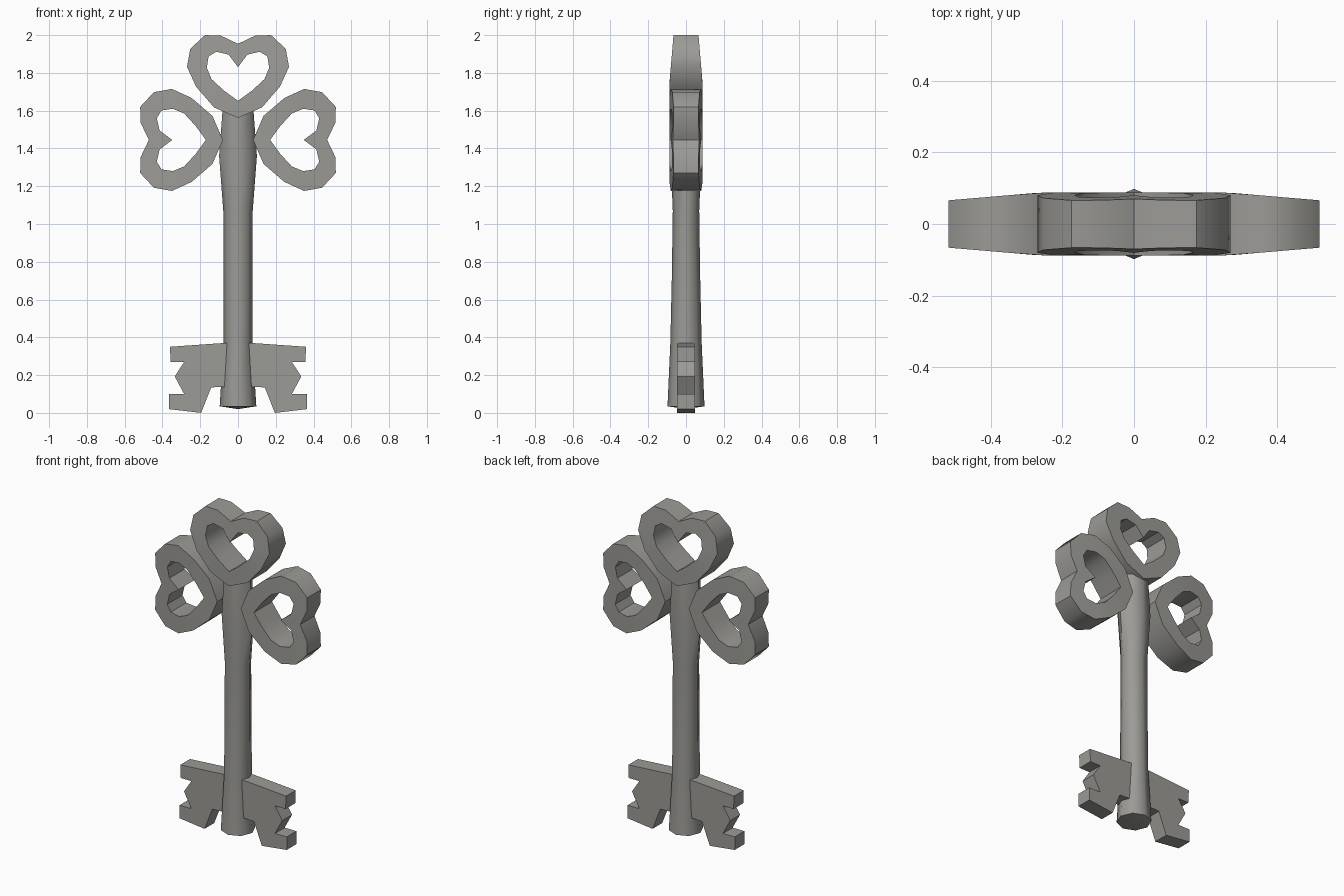
import bpy, bmesh, math

if "Cube" in bpy.data.objects:
    bpy.data.objects.remove(bpy.data.objects["Cube"])

metal = bpy.data.materials.new("warm grey metal")
metal.diffuse_color = (0.33, 0.325, 0.305, 1)
metal.use_nodes = True
metal.node_tree.nodes["Principled BSDF"].inputs["Base Color"].default_value = metal.diffuse_color


def finish(name, bm, angle=40):
    bmesh.ops.recalc_face_normals(bm, faces=bm.faces)
    me = bpy.data.meshes.new(name)
    bm.to_mesh(me)
    bm.free()
    me.materials.append(metal)
    ob = bpy.data.objects.new(name, me)
    bpy.context.collection.objects.link(ob)
    bpy.ops.object.select_all(action='DESELECT')
    ob.select_set(True)
    bpy.context.view_layer.objects.active = ob
    bpy.ops.object.shade_smooth_by_angle(angle=math.radians(angle))
    return ob


# Heart profiles: (half width, distance from tip), tip first, notch last
OUTER = [(0, 0), (.127, .055), (.222, .165), (.27, .27), (.253, .365),
         (.175, .438), (.09, .435), (0, .392)]
INNER = [(0, .09), (.075, .145), (.14, .205), (.165, .265), (.156, .325),
         (.115, .35), (.05, .335), (0, .268)]


def closed(half):
    return half + [(-u, t) for u, t in half[-2:0:-1]]


def depth(t):
    return .088 - .022 * max(0, (t - .18) / .26)


def heart(name, x, z, turn):
    # Pierced heart, thinner towards its lobes, turned about its tip
    bm = bmesh.new()
    c, s = math.cos(turn), math.sin(turn)

    def loop(profile, side):
        return [bm.verts.new((x + u * c + t * s, side * depth(t), z - u * s + t * c))
                for u, t in closed(profile)]

    loops = [loop(OUTER, -1), loop(OUTER, 1), loop(INNER, 1), loop(INNER, -1)]
    n = len(loops[0])
    for k in range(4):
        a, b = loops[k], loops[(k + 1) % 4]
        for i in range(n):
            j = (i + 1) % n
            bm.faces.new((a[i], a[j], b[j], b[i]))
    return finish(name, bm)


heart("top_heart", 0, 1.562, 0)
heart("right_heart", .08, 1.445, math.pi / 2)
heart("left_heart", -.08, 1.445, -math.pi / 2)

# Eight-sided shaft: (z, radius in x, radius in y)
SHAFT = [(.035, .097, .098), (.37, .076, .083), (.72, .077, .075), (1.07, .078, .07),
         (1.36, .1, .082), (1.6, .082, .075)]
bm = bmesh.new()
rings = [[bm.verts.new((rx * math.cos(i * math.pi / 4), ry * math.sin(i * math.pi / 4), z))
          for i in range(8)] for z, rx, ry in SHAFT]
for a, b in zip(rings, rings[1:]):
    for i in range(8):
        j = (i + 1) % 8
        bm.faces.new((a[i], a[j], b[j], b[i]))
foot = bm.verts.new((0, 0, .02))
for i in range(8):
    bm.faces.new((rings[0][i], foot, rings[0][(i + 1) % 8]))
bm.faces.new(rings[-1])
finish("shaft", bm, 50)

# Notched key bits, mirrored left and right
BIT = [(.03, .37), (.075, .37), (.36, .35), (.357, .27), (.285, .27), (.335, .193),
       (.285, .1), (.365, .1), (.365, .02), (.195, 0), (.142, .135), (.03, .14)]
for side, name in ((1, "right_bit"), (-1, "left_bit")):
    bm = bmesh.new()
    f = bm.faces.new([bm.verts.new((side * x, -.047, z)) for x, z in BIT])
    ext = bmesh.ops.extrude_face_region(bm, geom=[f])["geom"]
    bmesh.ops.translate(bm, vec=(0, .094, 0),
                        verts=[v for v in ext if isinstance(v, bmesh.types.BMVert)])
    finish(name, bm, 25)
